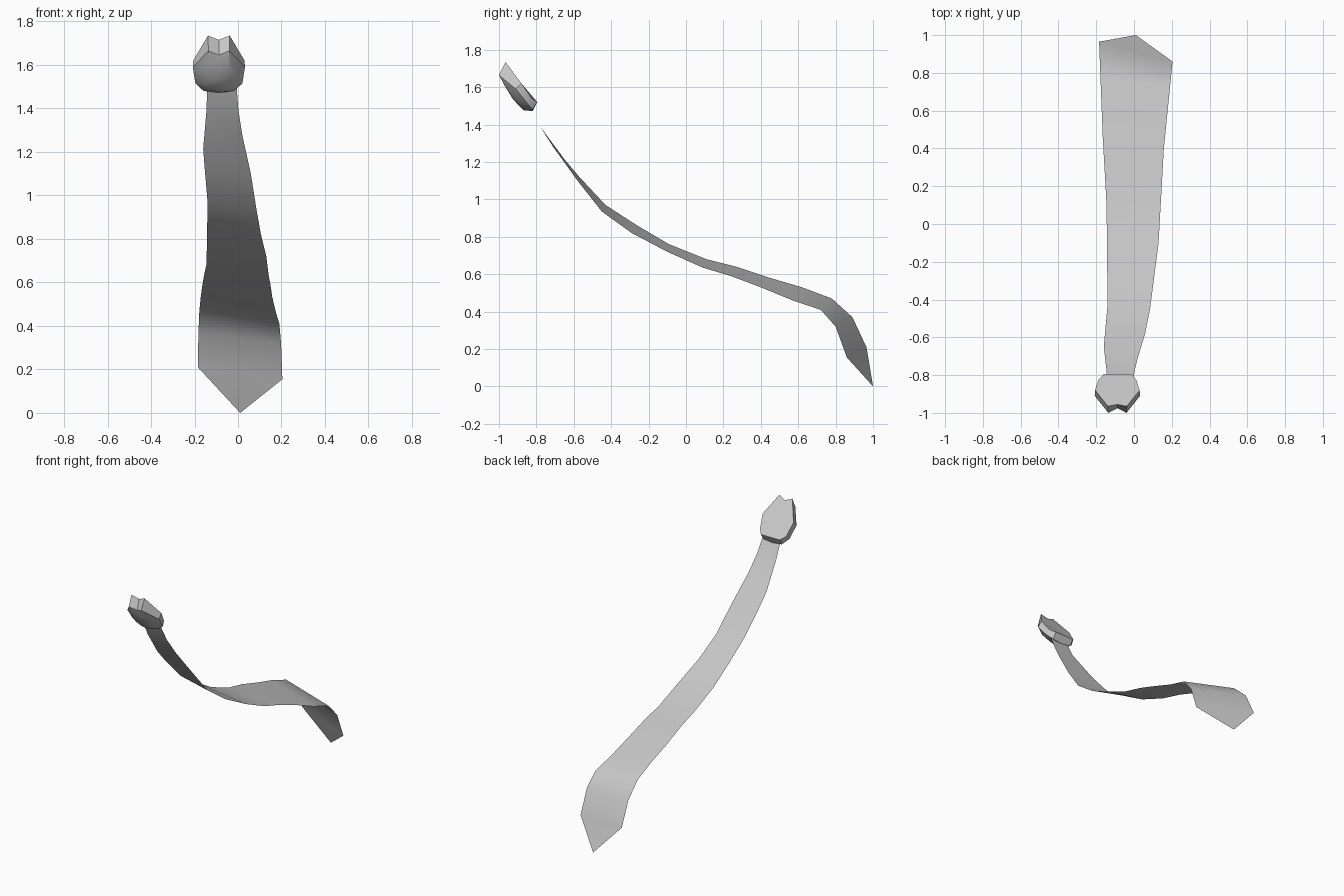
import bpy, bmesh

cube = bpy.data.objects.get("Cube")
if cube:
    bpy.data.objects.remove(cube, do_unlink=True)

# One cloth colour
grey = bpy.data.materials.new("cloth grey")
grey.use_nodes = True
grey.diffuse_color = (0.6, 0.6, 0.6, 1)
grey.node_tree.nodes["Principled BSDF"].inputs["Base Color"].default_value = (0.6, 0.6, 0.6, 1)


def finish(name, bm, angle):
    mesh = bpy.data.meshes.new(name)
    bm.to_mesh(mesh)
    bm.free()
    mesh.materials.append(grey)
    obj = bpy.data.objects.new(name, mesh)
    bpy.context.collection.objects.link(obj)
    bpy.ops.object.select_all(action="DESELECT")
    obj.select_set(True)
    bpy.context.view_layer.objects.active = obj
    bpy.ops.object.shade_smooth_by_angle(angle=angle)
    return obj


def edge_x(y, stops):
    """Sideways position of a cloth edge at depth y."""
    for (y0, x0), (y1, x1) in zip(stops, stops[1:]):
        if y <= y1:
            return x0 + (x1 - x0) * (y - y0) / (y1 - y0)
    return stops[-1][1]


# Blade: a thin sheet between two edge curves, closed by a pointed tip
right_x = [(-0.86, -0.14), (-0.78, -0.145), (-0.65, -0.16), (-0.43, -0.14),
           (0.1, -0.145), (0.45, -0.165), (0.97, -0.185)]
left_x = [(-0.86, -0.01), (-0.79, 0), (-0.72, 0.015), (-0.65, 0.045),
          (-0.45, 0.085), (-0.1, 0.13), (0.4, 0.158), (0.87, 0.205)]
right_yz = [(-0.84, 1.51), (-0.78, 1.39), (-0.65, 1.215), (-0.57, 1.12), (-0.43, 0.97),
            (-0.26, 0.86), (-0.09, 0.76), (0.11, 0.68), (0.27, 0.64),
            (0.45, 0.58), (0.62, 0.53), (0.78, 0.47), (0.89, 0.37), (0.965, 0.21)]
left_yz = [(-0.84, 1.51), (-0.78, 1.39), (-0.71, 1.28), (-0.58, 1.1), (-0.45, 0.935),
           (-0.29, 0.82), (-0.1, 0.72), (0.09, 0.635), (0.24, 0.59),
           (0.4, 0.53), (0.57, 0.46), (0.72, 0.41), (0.8, 0.32), (0.86, 0.155)]
bm = bmesh.new()
rows = [(bm.verts.new((edge_x(r[0], right_x), *r)), bm.verts.new((edge_x(l[0], left_x), *l)))
        for r, l in zip(right_yz, left_yz)]
for (a, b), (c, d) in zip(rows, rows[1:]):
    bm.faces.new((a, c, d, b))
tip = bm.verts.new((0.01, 1, 0))
bm.faces.new((*rows[-1], tip)[::-1])
bmesh.ops.recalc_face_normals(bm, faces=bm.faces)
if sum(f.normal.z for f in bm.faces) < 0:
    bmesh.ops.reverse_faces(bm, faces=bm.faces)
finish("tie_blade", bm, 1.0)

# Knot: half rings around a centre line, mirrored, from flat back to round front
CENTRE = -0.088
rings = [
    [(0, -0.955, 1.715), (0.05, -0.965, 1.735), (0.118, -0.88, 1.62),
     (0.1, -0.825, 1.54), (0.072, -0.795, 1.52), (0, -0.795, 1.52)],
    [(0, -0.975, 1.645), (0.048, -1, 1.665), (0.12, -0.91, 1.59),
     (0.108, -0.85, 1.515), (0.07, -0.82, 1.48), (0, -0.82, 1.472)],
    [(0, -0.965, 1.6), (0.045, -0.965, 1.6), (0.07, -0.93, 1.56),
     (0.07, -0.89, 1.515), (0.045, -0.87, 1.485), (0, -0.87, 1.477)],
]
bm = bmesh.new()
loops = []
for half in rings:
    full = half + [(-x, y, z) for x, y, z in half[-2:0:-1]]
    loops.append([bm.verts.new((x + CENTRE, y, z)) for x, y, z in full])
count = len(loops[0])
for inner, outer in zip(loops, loops[1:]):
    for i in range(count):
        j = (i + 1) % count
        bm.faces.new((inner[i], inner[j], outer[j], outer[i]))
bm.faces.new(loops[0])
front = bm.verts.new((CENTRE, -0.925, 1.535))
for i in range(count):
    bm.faces.new((loops[-1][i], loops[-1][(i + 1) % count], front))
bmesh.ops.recalc_face_normals(bm, faces=bm.faces)
finish("tie_knot", bm, 0.7)
